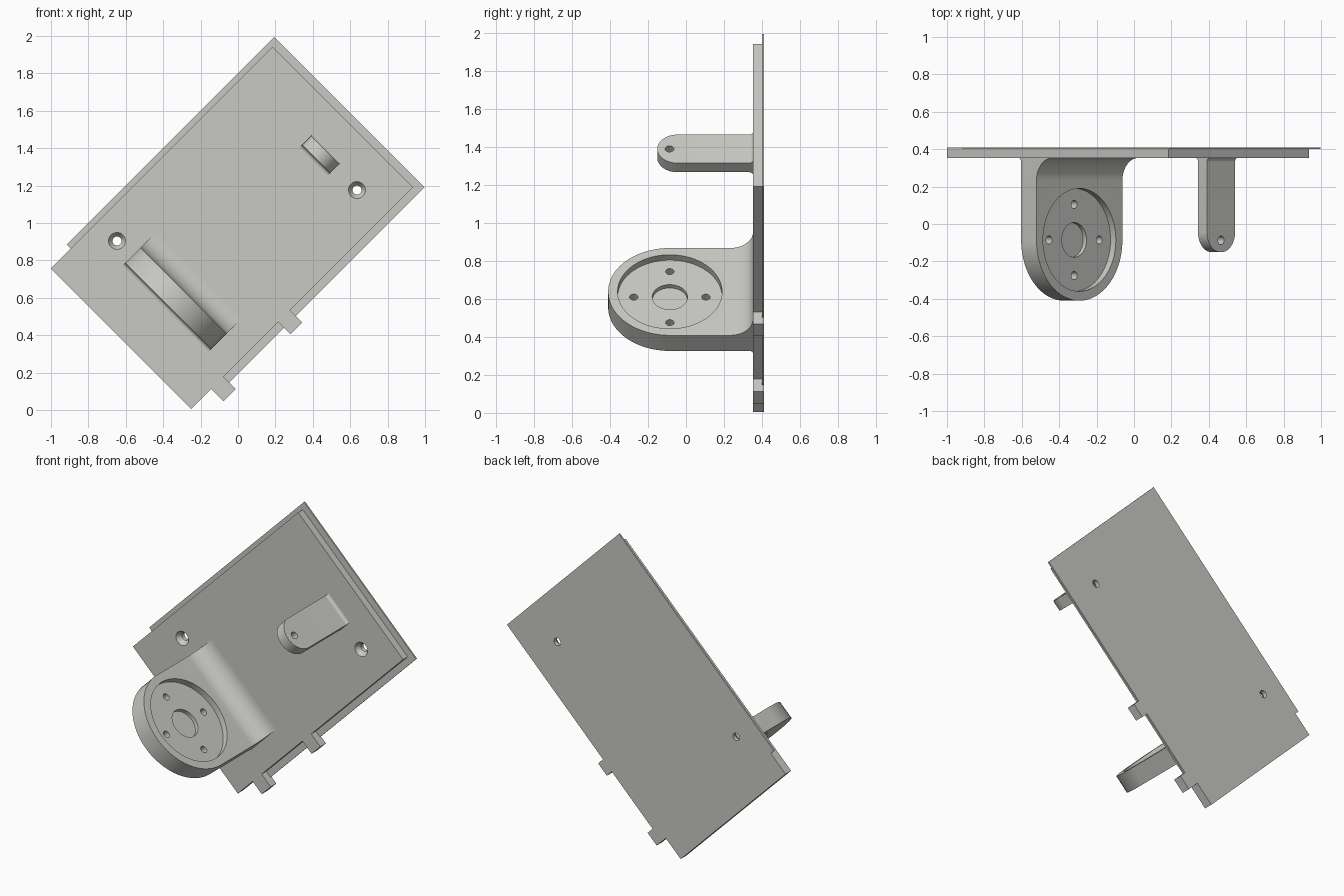
import bpy, bmesh, math
from mathutils import Matrix, Vector

if "Cube" in bpy.data.objects:
    bpy.data.objects.remove(bpy.data.objects["Cube"])

# Everything is laid out in a straight frame (u, y, v) and tilted 45 degrees at the end
TILT = Matrix.Rotation(-math.pi / 4, 4, 'Y')
FRONT, BACK = 0.353, 0.41          # plate faces in y
HUB_Y = -0.085                     # centre of the servo-style disc seat

grey = bpy.data.materials.new("light_grey")
grey.diffuse_color = (0.58, 0.58, 0.55, 1)
grey.use_nodes = True
grey.node_tree.nodes["Principled BSDF"].inputs["Base Color"].default_value = grey.diffuse_color


def to_object(name, bm):
    bmesh.ops.recalc_face_normals(bm, faces=bm.faces)
    mesh = bpy.data.meshes.new(name)
    bm.to_mesh(mesh)
    bm.free()
    mesh.materials.append(grey)
    ob = bpy.data.objects.new(name, mesh)
    bpy.context.collection.objects.link(ob)
    return ob


def prism(name, points, direction):
    """Extrude a closed outline along a direction."""
    bm = bmesh.new()
    face = bm.faces.new([bm.verts.new(p) for p in points])
    res = bmesh.ops.extrude_face_region(bm, geom=[face])
    verts = [g for g in res['geom'] if isinstance(g, bmesh.types.BMVert)]
    bmesh.ops.translate(bm, verts=verts, vec=Vector(direction))
    return to_object(name, bm)


def drill(axis, start, end, a, b, r1, r2=None):
    """Round cutter along u (a=y, b=v) or along y (a=u, b=v)."""
    bm = bmesh.new()
    mid = (start + end) / 2
    if axis == 'u':
        m = Matrix.Translation((mid, a, b)) @ Matrix.Rotation(math.pi / 2, 4, 'Y')
    else:
        m = Matrix.Translation((a, mid, b)) @ Matrix.Rotation(-math.pi / 2, 4, 'X')
    bmesh.ops.create_cone(bm, cap_ends=True, segments=64 if r1 > 0.1 else 32, radius1=r1,
                          radius2=r1 if r2 is None else r2, depth=end - start, matrix=m)
    return to_object("cutter", bm)


def boolean(ob, cutter, operation='DIFFERENCE'):
    bpy.context.view_layer.objects.active = ob
    mod = ob.modifiers.new("cut", 'BOOLEAN')
    mod.object, mod.operation, mod.solver = cutter, operation, 'EXACT'
    bpy.ops.object.modifier_apply(modifier=mod.name)
    bpy.data.objects.remove(cutter)


def arc(cx, cy, r, a0, a1, n):
    return [(cx + r * math.cos(math.radians(a0 + (a1 - a0) * i / n)),
             cy + r * math.sin(math.radians(a0 + (a1 - a0) * i / n))) for i in range(n + 1)]


def bracket(name, u0, u1, v, r, cy, fillet0, fillet1):
    """Round-ended arm with fillets where it meets the plate."""
    root = FRONT + 0.01
    side = [(u0, -0.6), (u1, -0.6)]
    side += arc(u1 + fillet1, FRONT - fillet1, fillet1, 180, 90, 14)
    side += [(u1 + fillet1, root), (u0 - fillet0, root)]
    side += arc(u0 - fillet0, FRONT - fillet0, fillet0, 90, 0, 8)
    ob = prism(name, [(u, y, v - 1) for u, y in side], (0, 0, 2))
    outline = arc(cy, v, r, 90, 270, 40) + [(0.5, v - r), (0.5, v + r)]
    boolean(ob, prism("cutter", [(u0 - 0.5, y, w) for y, w in outline], (u1 - u0 + 1, 0, 0)),
            'INTERSECT')
    return ob


# Back plate with two locating tabs on its lower edge
outline = [(-0.172, 0.18), (-0.021, 0.18)]
for a, b in ((-0.021, 0.071), (0.484, 0.573)):
    outline += [(a, 0.18), (a, 0.088), (b, 0.088), (b, 0.18)]
outline += [(1.504, 0.18), (1.504, 1.243), (-0.172, 1.243)]
outline.pop(1)
plate = prism("back_plate", [(u, FRONT, v) for u, v in outline], (0, BACK - FRONT, 0))

# Countersunk screw holes
for x, z in ((-0.647, 0.904), (0.636, 1.176)):
    u, v = (x + z) / math.sqrt(2), (z - x) / math.sqrt(2)
    boolean(plate, drill('y', 0.3, 0.5, u, v, 0.024))
    boolean(plate, drill('y', FRONT - 0.001, FRONT + 0.03, u, v, 0.046, 0.024))

# Thin lip around three edges of the plate
bm = bmesh.new()
for u0, u1, v0, v1 in ((-0.022, 1.547, 1.243, 1.274), (1.504, 1.547, 0.138, 1.243),
                       (0.071, 0.484, 0.138, 0.18), (0.573, 1.504, 0.138, 0.18)):
    m = Matrix.Translation(((u0 + u1) / 2, BACK - 0.005, (v0 + v1) / 2))
    bmesh.ops.create_cube(bm, size=1, matrix=m @ Matrix.Diagonal((u1 - u0, 0.01, v1 - v0, 1)))
lip = to_object("plate_lip", bm)

# Large arm with a round seat, a centre pocket and four screw holes
U0, U1, V = 0.129, 0.245, 0.6575
large = bracket("large_arm", U0, U1, V, 0.325, HUB_Y, 0.02, 0.12)
boolean(large, drill('u', U1 - 0.04, U1 + 0.3, HUB_Y, V, 0.275))
boolean(large, drill('u', U1 - 0.065, U1 + 0.1, HUB_Y, V, 0.093))
for dy, dv in ((0.19, 0), (-0.19, 0), (0, 0.19), (0, -0.19)):
    boolean(large, drill('u', U0 - 0.1, U1 + 0.1, HUB_Y + dy, V + dv, 0.022))

# Small arm with a pivot hole
small = bracket("small_arm", 1.244, 1.312, 0.654, 0.106, -0.045, 0.02, 0.02)
boolean(small, drill('u', 1.1, 1.5, -0.087, 0.654, 0.023))

# Tilt all parts and smooth the curved faces
for ob in (plate, lip, large, small):
    ob.data.transform(TILT)
    bpy.ops.object.select_all(action='DESELECT')
    ob.select_set(True)
    bpy.context.view_layer.objects.active = ob
    bpy.ops.object.shade_smooth_by_angle(angle=math.radians(30))
